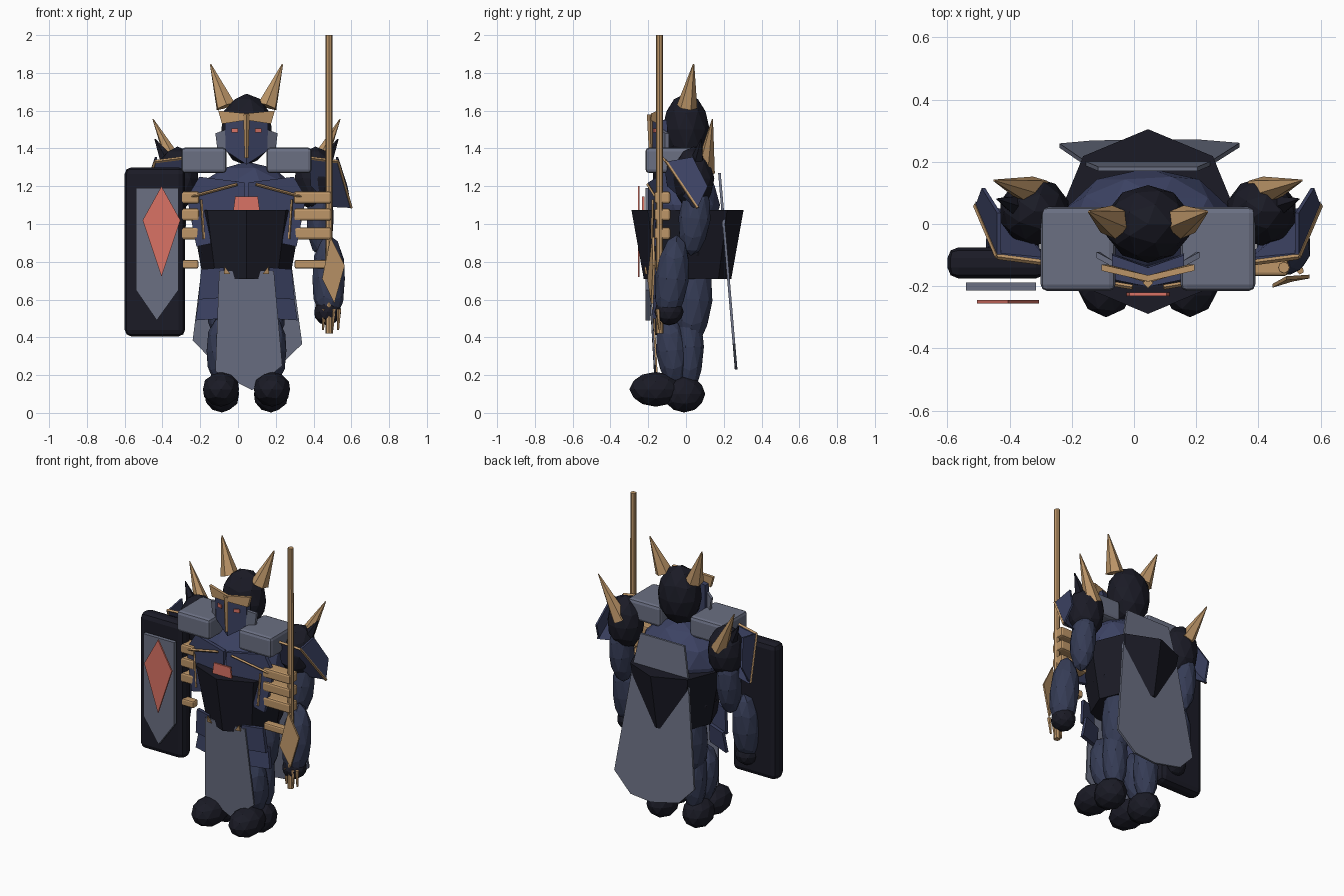
import bpy, bmesh, math
from mathutils import Vector, Matrix

CX = 0.045  # body centre line; the shield pushes the figure off x = 0


def material(name, rgb):
    m = bpy.data.materials.new(name)
    m.diffuse_color = (*rgb, 1)
    return m


DARK = material("charcoal", (0.0105, 0.0108, 0.019))
BLUE = material("slate_blue", (0.045, 0.055, 0.125))
NAVY = material("deep_navy", (0.036, 0.045, 0.092))
GREY = material("steel_grey", (0.145, 0.16, 0.225))
GOLD = material("bronze", (0.51, 0.305, 0.14))
RED = material("coral_red", (0.7, 0.17, 0.13))


def finish(name, bm, mat):
    bmesh.ops.recalc_face_normals(bm, faces=bm.faces)
    me = bpy.data.meshes.new(name)
    bm.to_mesh(me)
    bm.free()
    me.materials.append(mat)
    ob = bpy.data.objects.new(name, me)
    bpy.context.collection.objects.link(ob)
    return ob


def ball(name, c, r, mat, tilt=0):
    bm = bmesh.new()
    bmesh.ops.create_icosphere(bm, subdivisions=2, radius=1)
    bm.transform(Matrix.Translation(c) @ Matrix.Rotation(tilt, 4, 'X') @ Matrix.Diagonal((*r, 1)))
    return finish(name, bm, mat)


def rod(name, a, b, r1, r2, mat, sides=8):
    a, b = Vector(a), Vector(b)
    d = b - a
    bm = bmesh.new()
    bmesh.ops.create_cone(bm, cap_ends=True, segments=sides, radius1=r1, radius2=r2, depth=d.length)
    bm.transform(Matrix.Translation((a + b) / 2) @ d.to_track_quat('Z', 'Y').to_matrix().to_4x4())
    return finish(name, bm, mat)


def box(name, c, size, mat, bevel=0.0):
    bm = bmesh.new()
    bmesh.ops.create_cube(bm, size=1)
    bm.transform(Matrix.Translation(c) @ Matrix.Diagonal((*size, 1)))
    ob = finish(name, bm, mat)
    if bevel:
        m = ob.modifiers.new("bevel", 'BEVEL')
        m.width, m.segments = bevel, 2
    return ob


def plate(name, pts, push, mat):
    bm = bmesh.new()
    f = bm.faces.new([bm.verts.new(p) for p in pts])
    ext = bmesh.ops.extrude_face_region(bm, geom=[f], use_keep_orig=True)
    bmesh.ops.translate(bm, vec=push, verts=[v for v in ext["geom"] if isinstance(v, bmesh.types.BMVert)])
    return finish(name, bm, mat)


# Head and torso
ball("hood", (CX, 0, 1.5), (0.14, 0.125, 0.19), DARK)
ball("chest", (CX, -0.01, 1.1), (0.28, 0.19, 0.23), BLUE)
ball("abdomen", (CX, 0.01, 0.85), (0.25, 0.17, 0.2), DARK)

# Flared waist guard: eight-sided, narrower at the bottom
ring = [(0.295 * math.cos(i * math.pi / 4), 0.297 * math.sin(i * math.pi / 4)) for i in range(8)]
bm = bmesh.new()
top, low = ([bm.verts.new((CX + x * k, 0.008 + y * k, z)) for x, y in ring] for k, z in ((1, 1.075), (0.78, 0.71)))
bm.faces.new(top)
bm.faces.new(low[::-1])
for i in range(8):
    bm.faces.new((low[i], low[(i + 1) % 8], top[(i + 1) % 8], top[i]))
finish("waist_guard", bm, DARK)
plate("belt_gem", [(CX + x, -0.22, z) for x, z in
      ((-0.07, 1.07), (0.07, 1.07), (0.06, 1.145), (-0.06, 1.145))], (0, -0.012, 0), RED)

# Tabard and cape
plate("front_tabard", [(CX + x, y, z) for x, y, z in
      ((-0.145, -0.2, 0.75), (0.145, -0.2, 0.75), (0.19, -0.17, 0.25),
       (0.03, -0.165, 0.12), (-0.165, -0.17, 0.22))], (0, 0.01, 0), GREY)
plate("tabard_spine", [(CX + x, y, z) for x, y, z in
      ((-0.02, -0.185, 0.72), (0.02, -0.185, 0.72), (0.02, -0.158, 0.2), (-0.02, -0.158, 0.2))],
      (0, 0.008, 0), GOLD)
plate("cape", [(CX + x, 0.17 + (1.27 - z) * 0.085, z) for x, z in
      ((-0.16, 1.27), (0.16, 1.27), (0.2, 1.07), (0.295, 0.365), (0.17, 0.245), (0.02, 0.23),
       (-0.18, 0.275), (-0.285, 0.385), (-0.2, 1.07))], (0, 0.014, 0), GREY)

# Nose ridge of the mask
rod("nose_ridge", (CX, -0.19, 1.58), (CX, -0.185, 1.35), 0.017, 0.01, GOLD, 4)

for s, side in ((-1, "left"), (1, "right")):
    def P(x, y, z):
        return (CX + s * x, y, z)

    def N(part):
        return side + "_" + part

    # Helmet: horns, folded mask, brow, cheek guard, eye
    rod(N("horn"), P(0.11, 0.006, 1.622), P(0.19, 0.04, 1.845), 0.055, 0.004, GOLD, 6)
    plate(N("mask"), [P(0, -0.18, 1.55), P(0.115, -0.14, 1.55), P(0.115, -0.135, 1.39), P(0, -0.175, 1.315)],
          (0, 0.04, 0), BLUE)
    plate(N("brow"), [P(0, -0.185, 1.585), P(0.15, -0.15, 1.6), P(0.13, -0.15, 1.53), P(0, -0.19, 1.55)],
          (0, 0.02, 0), GOLD)
    plate(N("cheek_guard"), [P(0.11, -0.14, 1.5), P(0.165, -0.11, 1.48), P(0.155, -0.11, 1.4), P(0.11, -0.14, 1.37)],
          (0, 0.02, 0), GREY)
    plate(N("eye"), [P(0.045, -0.168, 1.505), P(0.08, -0.156, 1.505), P(0.08, -0.156, 1.484), P(0.045, -0.168, 1.484)],
          (0, -0.008, 0), RED)

    # Collar block and chest plate with trim
    box(N("collar_block"), P(0.225, -0.08, 1.337), (0.24, 0.27, 0.135), GREY, 0.02)
    plate(N("breast_plate"), [P(0.01, -0.2, 1.22), P(0.25, -0.15, 1.25), P(0.315, -0.15, 1.14), P(0.265, -0.17, 0.88),
                              P(0.17, -0.17, 0.9), P(0.01, -0.2, 1.06)], (0, 0.025, 0), BLUE)
    rod(N("breast_trim"), P(0.05, -0.203, 1.21), P(0.29, -0.163, 1.145), 0.008, 0.008, GOLD, 4)
    rod(N("rib_trim"), P(0.24, -0.175, 1.13), P(0.225, -0.18, 0.92), 0.007, 0.007, GOLD, 4)
    plate(N("waist_stud"), [P(0.085, -0.212, 0.735), P(0.12, -0.204, 0.735), P(0.115, -0.212, 0.775)],
          (0, -0.009, 0), GOLD)

    # Bronze side bars
    for i, z in enumerate((1.14, 1.05, 0.95)):
        box(N("side_bar_%d" % i), P(0.35, -0.125, z), (0.2, 0.085, 0.064), GOLD, 0.012)
    box(N("hip_bar"), P(0.34, -0.14, 0.787), (0.17, 0.05, 0.047), GOLD, 0.01)

    # Shoulder: ball, spikes, angled guard with trim
    ball(N("shoulder"), P(0.365, 0.04, 1.24), (0.115, 0.11, 0.17), DARK)
    rod(N("shoulder_spike"), P(0.36, 0.1, 1.28), P(0.495, 0.14, 1.555), 0.055, 0.003, GOLD, 6)
    rod(N("shoulder_barb"), P(0.39, 0.05, 1.28), P(0.485, 0.08, 1.45), 0.055, 0.003, DARK, 5)
    a, b = P(0.485, -0.105, 1.33), P(0.555, 0.06, 1.085)
    plate(N("outer_guard"), [a, P(0.485, 0.035, 1.355), P(0.535, 0.115, 1.2), b], (-s * 0.012, 0, 0), BLUE)
    rod(N("outer_trim"), a, b, 0.008, 0.008, GOLD, 4)
    rod(N("front_trim"), a, P(0.33, -0.125, 1.35), 0.009, 0.009, GOLD, 4)
    plate(N("front_guard"), [a, P(0.33, -0.12, 1.345), P(0.34, -0.1, 1.2), P(0.45, 0.03, 1.09), b],
          (0, 0.012, 0), BLUE)

    # Arm
    ball(N("upper_arm"), P(0.39, 0.045, 1.03), (0.075, 0.085, 0.2), NAVY, -0.1)
    ball(N("forearm"), P(0.435, -0.075, 0.71), (0.09, 0.09, 0.235), NAVY, -0.12)
    ball(N("hand"), P(0.43, -0.09, 0.535), (0.075, 0.078, 0.072), DARK)

    # Leg, greave and boot
    ball(N("thigh"), P(0.115, 0.04, 0.6), (0.1, 0.1, 0.26), NAVY, -0.08)
    ball(N("calf"), P(0.12, 0.02, 0.35), (0.08, 0.075, 0.24), NAVY)
    ball(N("greave"), P(0.13, -0.075, 0.33), (0.085, 0.085, 0.19), NAVY, 0.1)
    ball(N("boot_toe"), P(0.135, -0.16, 0.125), (0.1, 0.14, 0.092), DARK)
    ball(N("boot_heel"), P(0.13, -0.01, 0.1), (0.095, 0.112, 0.098), DARK)

    # Hip armour in two tiers
    plate(N("upper_tasset"), [P(0.12, -0.2, 0.77), P(0.24, -0.15, 0.76), P(0.255, -0.14, 0.6), P(0.12, -0.19, 0.61)],
          (0, 0.025, 0), BLUE)
    plate(N("lower_tasset"), [P(0.11, -0.17, 0.62), P(0.25, -0.11, 0.62), P(0.27, -0.12, 0.49), P(0.11, -0.18, 0.5)],
          (0, 0.025, 0), BLUE)

# Shield with panel and diamond
box("shield", (-0.44, -0.125, 0.8525), (0.32, 0.1, 0.895), DARK, 0.035)
plate("shield_panel", [(x, -0.188, z) for x, z in
      ((-0.54, 1.19), (-0.315, 1.19), (-0.315, 0.65), (-0.43, 0.49), (-0.54, 0.65))], (0, -0.026, 0), GREY)
plate("shield_diamond", [(x, -0.245, z) for x, z in
      ((-0.405, 1.2), (-0.305, 1.02), (-0.405, 0.72), (-0.505, 1.02))], (0, -0.01, 0), RED)

# Spear shaft, gauntlet plate and claws on the right hand
rod("spear", (0.482, -0.14, 0.42), (0.482, -0.14, 2.0), 0.02, 0.018, GOLD)
plate("gauntlet_diamond", [(0.49, -0.18, 0.93), (0.565, -0.175, 0.78), (0.51, -0.185, 0.58), (0.445, -0.205, 0.71)],
      (0, 0.012, 0), GOLD)
for i, x in enumerate((0.455, 0.505, 0.535)):
    rod("claw_%d" % i, (x, -0.15, 0.55), (x - 0.005, -0.14, 0.44), 0.012, 0.006, GOLD, 5)
